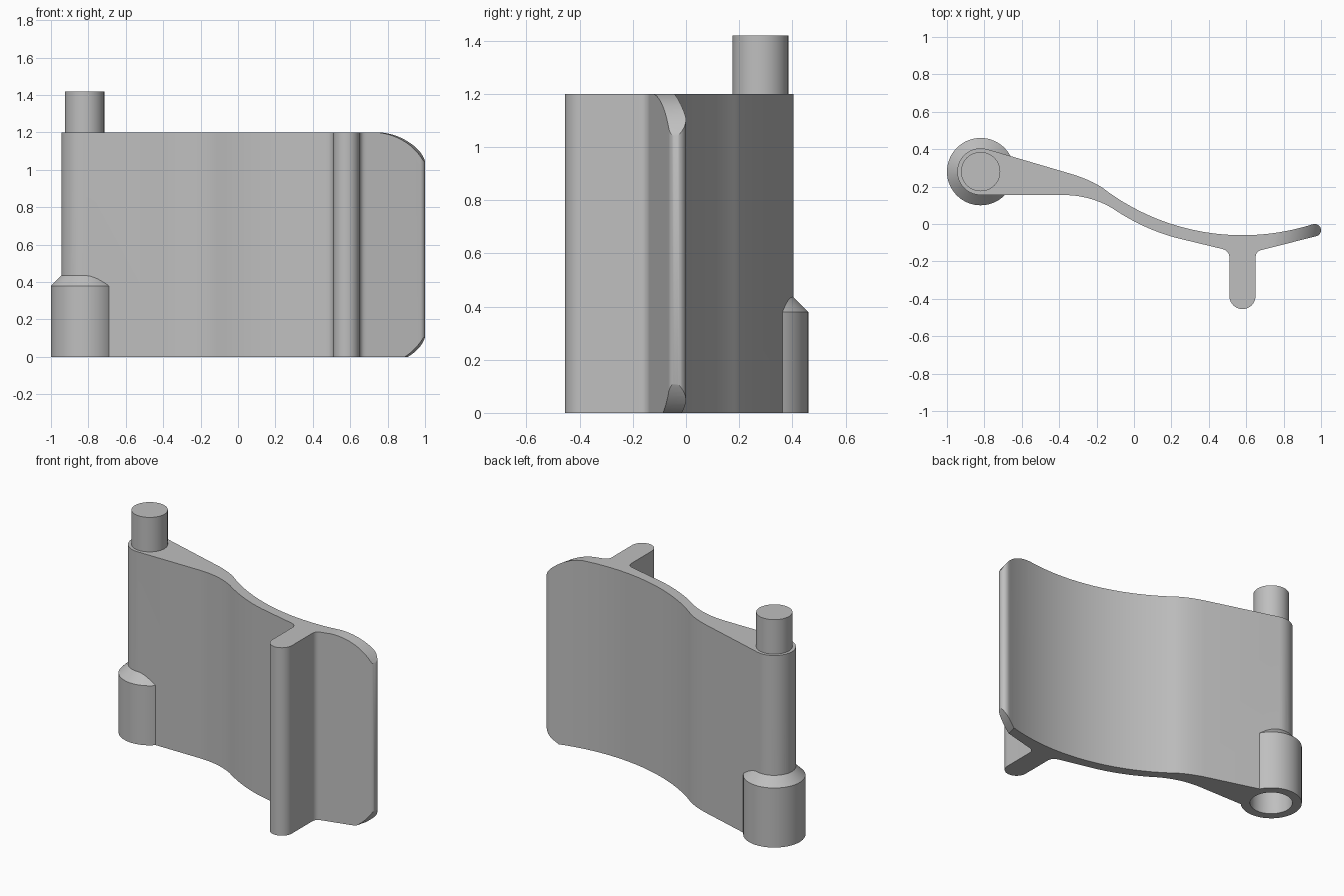
import bpy, bmesh, math
from mathutils import Vector

cube = bpy.data.objects.get("Cube")
if cube:
    bpy.data.objects.remove(cube, do_unlink=True)

grey = bpy.data.materials.new("light grey")
grey.use_nodes = True
grey.diffuse_color = (0.52, 0.52, 0.52, 1)
grey.node_tree.nodes["Principled BSDF"].inputs["Base Color"].default_value = (0.52, 0.52, 0.52, 1)


def arc(cx, cy, r, start, end, n=12):
    """Points on a circle, angles in degrees."""
    angles = [math.radians(start + (end - start) * i / n) for i in range(n + 1)]
    return [(cx + r * math.cos(a), cy + r * math.sin(a)) for a in angles]


def bend(p0, p1, p2, n=12):
    """Smooth quadratic bend from p0 to p2, pulled towards corner p1."""
    p0, p1, p2 = Vector(p0), Vector(p1), Vector(p2)
    ts = [i / n for i in range(n + 1)]
    return [tuple(p0 * (1 - t) ** 2 + p1 * 2 * t * (1 - t) + p2 * t * t) for t in ts]


def prism(name, points, push):
    """Extrude a closed 3D outline along a vector."""
    bm = bmesh.new()
    face = bm.faces.new([bm.verts.new(p) for p in points])
    top = bmesh.ops.extrude_face_region(bm, geom=[face])["geom"]
    bmesh.ops.translate(bm, vec=push, verts=[v for v in top if isinstance(v, bmesh.types.BMVert)])
    bmesh.ops.recalc_face_normals(bm, faces=bm.faces)
    mesh = bpy.data.meshes.new(name)
    bm.to_mesh(mesh)
    bm.free()
    mesh.materials.append(grey)
    obj = bpy.data.objects.new(name, mesh)
    bpy.context.collection.objects.link(obj)
    return obj


def lathe(name, profile, n=64):
    """Stack of rings (radius, height) around the hinge axis, capped at both ends."""
    bm = bmesh.new()
    rings = [[bm.verts.new((x, y, z)) for x, y in arc(HX, HY, r, 0, 360, n)[:-1]]
             for r, z in profile]
    for low, high in zip(rings, rings[1:]):
        for i in range(n):
            j = (i + 1) % n
            bm.faces.new((low[i], low[j], high[j], high[i]))
    bm.faces.new(rings[0][::-1])
    bm.faces.new(rings[-1])
    mesh = bpy.data.meshes.new(name)
    bm.to_mesh(mesh)
    bm.free()
    mesh.materials.append(grey)
    obj = bpy.data.objects.new(name, mesh)
    bpy.context.collection.objects.link(obj)
    return obj


def combine(target, tool, operation):
    mod = target.modifiers.new(operation, 'BOOLEAN')
    mod.operation = operation
    mod.solver = 'EXACT'
    mod.object = tool
    bpy.ops.object.select_all(action='DESELECT')
    bpy.context.view_layer.objects.active = target
    target.select_set(True)
    bpy.ops.object.modifier_apply(modifier=mod.name)
    bpy.data.objects.remove(tool, do_unlink=True)


def smooth(obj):
    bpy.ops.object.select_all(action='DESELECT')
    bpy.context.view_layer.objects.active = obj
    obj.select_set(True)
    bpy.ops.object.shade_smooth_by_angle(angle=math.radians(30))


HX, HY = -0.82, 0.28      # hinge axis
HEIGHT = 1.2

# Plan outline, anticlockwise: hinge end, underside, rib, tip, curved back
outline = arc(HX, HY, 0.125, 74, 270, 28)
outline += bend((-0.38, 0.155), (-0.24, 0.155), (-0.12, 0.087))
outline += bend((-0.12, 0.087), (0.06, -0.035), (0.25, -0.08))[1:]
outline += bend((0.47, -0.133), (0.51, -0.143), (0.51, -0.18), 6)
outline += arc(0.58, -0.385, 0.07, 180, 360, 20)
outline += bend((0.65, -0.18), (0.65, -0.143), (0.69, -0.137), 6)
outline += arc(0.967, -0.033, 0.033, -76, 107, 14)
outline += arc(0.58, 1.172, 1.232, 287.5, 235, 32)
outline += bend((-0.15, 0.18), (-0.21, 0.227), (-0.32, 0.263), 10)
plate = prism("plate", [(x, y, 0) for x, y in outline], (0, 0, HEIGHT))

# Round the free end's upper and lower corners, slightly skewed through the plate
slant = 0.25
side = [(-1.5, 1.201), (-1.5, -0.05)]
side += arc(0.735, 0.24, 0.29, -90, 0, 24) + arc(0.735, 0.911, 0.29, 0, 90, 24)
rounder = prism("corner_rounder", [(x - slant * 0.54, -0.6, z) for x, z in side],
                (slant * 1.4, 1.4, 0))
rounder.hide_render = True
combine(plate, rounder, 'INTERSECT')

# Socket boss with chamfered shoulder, and its bore
boss = lathe("socket_boss", [(0.18, 0), (0.18, 0.38), (0.1, 0.46)])
combine(plate, boss, 'UNION')
bore = lathe("socket_bore", [(0.125, -0.1), (0.125, 0.25)])
bore.hide_render = True
combine(plate, bore, 'DIFFERENCE')
smooth(plate)

# Hinge pin on top
pin = lathe("hinge_pin", [(0.105, 1.15), (0.105, 1.42)])
smooth(pin)
